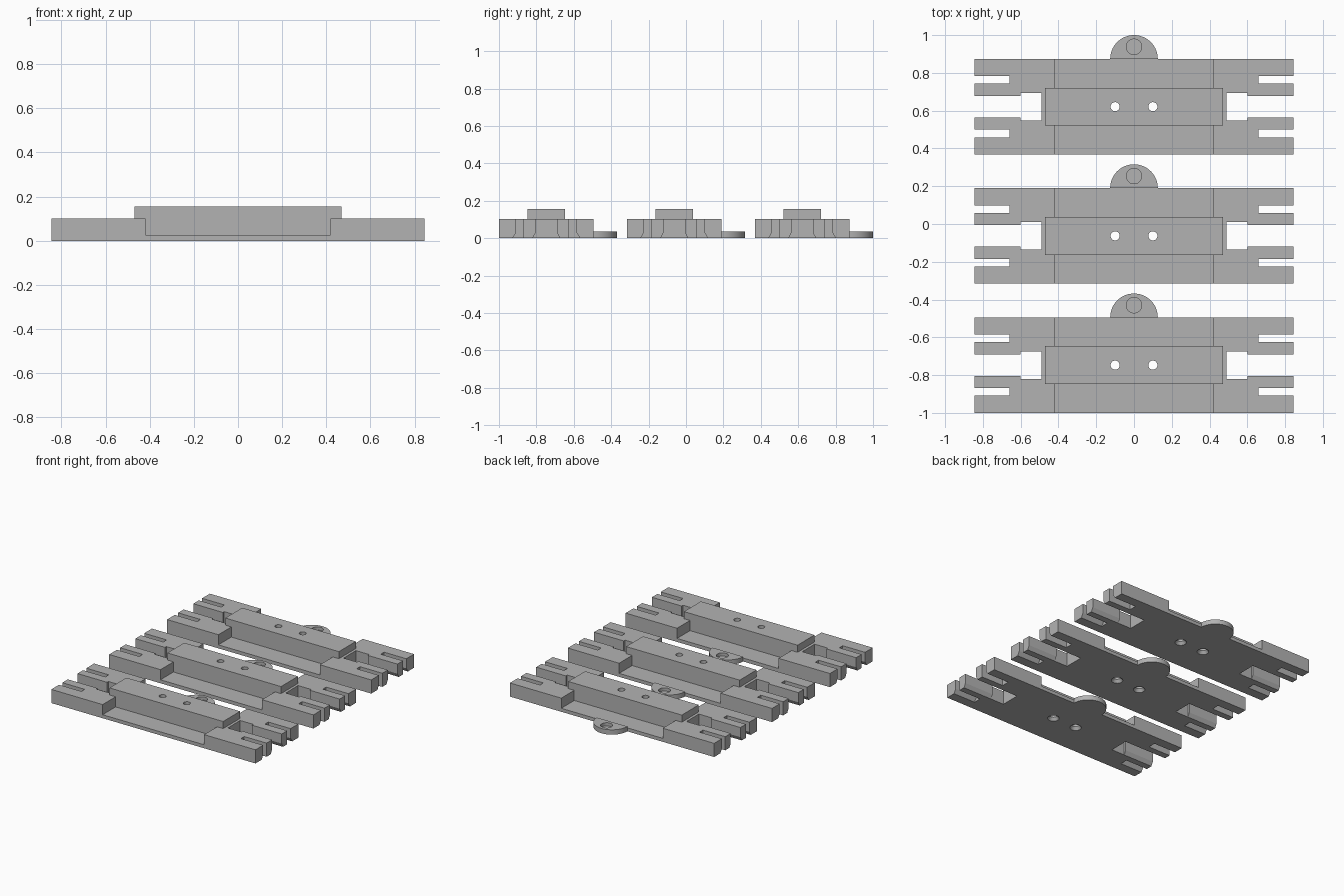
import bpy, bmesh, math

if "Cube" in bpy.data.objects:
    bpy.data.objects.remove(bpy.data.objects["Cube"])

PITCH, HALF = 0.684, 0.253        # spacing and half depth of each crossbar
CENTRES = [-0.747 + PITCH * i for i in range(3)]
FLOOR, DECK, TOP = 0.026, 0.102, 0.155

grey = bpy.data.materials.new("mid grey")
grey.diffuse_color = (0.45, 0.45, 0.45, 1)
grey.use_nodes = True
grey.node_tree.nodes["Principled BSDF"].inputs["Base Color"].default_value = grey.diffuse_color


def loft(name, rings):
    """Closed solid through equal-length rings of 3D points."""
    bm = bmesh.new()
    vs = [[bm.verts.new(p) for p in r] for r in rings]
    n = len(rings[0])
    for a, b in zip(vs, vs[1:]):
        for i in range(n):
            j = (i + 1) % n
            bm.faces.new((a[i], a[j], b[j], b[i]))
    bm.faces.new(vs[0][::-1])
    bm.faces.new(vs[-1])
    bmesh.ops.remove_doubles(bm, verts=bm.verts, dist=1e-5)
    bmesh.ops.recalc_face_normals(bm, faces=bm.faces)
    me = bpy.data.meshes.new(name)
    bm.to_mesh(me)
    bm.free()
    me.materials.append(grey)
    ob = bpy.data.objects.new(name, me)
    bpy.context.collection.objects.link(ob)
    return ob


def rect(x, y, z):
    return [(-x, -y, z), (x, -y, z), (x, y, z), (-x, y, z)]


def circle(x, y, r, z, n=32):
    return [(x + r * math.cos(2 * math.pi * i / n),
             y + r * math.sin(2 * math.pi * i / n), z) for i in range(n)]


def cut(ob, cutters):
    for c in cutters:
        m = ob.modifiers.new("hole", 'BOOLEAN')
        m.operation, m.solver, m.object = 'DIFFERENCE', 'EXACT', c
        bpy.context.view_layer.objects.active = ob
        bpy.ops.object.modifier_apply(modifier=m.name)


def comb(side, slot, inner, z):
    """Plan of a slotted end block; slot and inner set the flared edges."""
    half = [(0.42, HALF), (0.845, HALF), (0.845, slot), (0.66, slot),
            (0.66, 0.122), (0.845, 0.122), (0.845, inner), (0.60, inner),
            (0.60, 0.073), (0.49, 0.073)]
    pts = half + [(x, -y) for x, y in reversed(half)]
    return [(side * x, y, z) for x, y in pts]


# Screw holes, flared at the underside
screws = [loft("screw_cutter", [circle(x, 0, 0.044, -0.01), circle(x, 0, 0.04, 0),
                                circle(x, 0, 0.024, 0.022), circle(x, 0, 0.024, 0.2)])
          for x in (-0.1, 0.1)]

# Thin floor between the end blocks
base = loft("base_plate", [rect(0.42, HALF, 0), rect(0.42, HALF, FLOOR)])
cut(base, screws)

# Raised centre bar with lips resting on the end blocks
profile = [(0.42, FLOOR), (0.42, DECK), (0.47, DECK), (0.47, TOP)]
profile += [(-x, z) for x, z in reversed(profile)]
bar = loft("centre_bar", [[(x, y, z) for x, z in profile] for y in (-0.1, 0.1)])
cut(bar, screws)

# Slotted end blocks with edges flared near the underside
ends = [loft("end_block", [comb(s, 0.18, 0.073, 0), comb(s, 0.162, 0.057, 0.03),
                           comb(s, 0.162, 0.057, DECK)]) for s in (-1, 1)]

# Half-round tab with a shallow round pocket
arc = [(0.126 * math.cos(math.pi * i / 32), HALF + 0.126 * math.sin(math.pi * i / 32))
       for i in range(33)]
tab = loft("round_tab", [[(x, y, z) for x, y in arc] for z in (0, 0.036)])
pocket = loft("pocket_cutter", [circle(0, 0.317, 0.041, 0.012), circle(0, 0.317, 0.041, 0.1)])
cut(tab, [pocket])

for c in screws + [pocket]:
    bpy.data.objects.remove(c)

# Smooth the curved walls, then repeat the crossbar along y
parts = [base, bar, tab] + ends
for ob in parts:
    bpy.ops.object.select_all(action='DESELECT')
    ob.select_set(True)
    bpy.context.view_layer.objects.active = ob
    bpy.ops.object.shade_smooth_by_angle(angle=math.radians(25))
    ob.location.y = CENTRES[0]
    for y in CENTRES[1:]:
        twin = ob.copy()
        twin.location.y = y
        bpy.context.collection.objects.link(twin)
